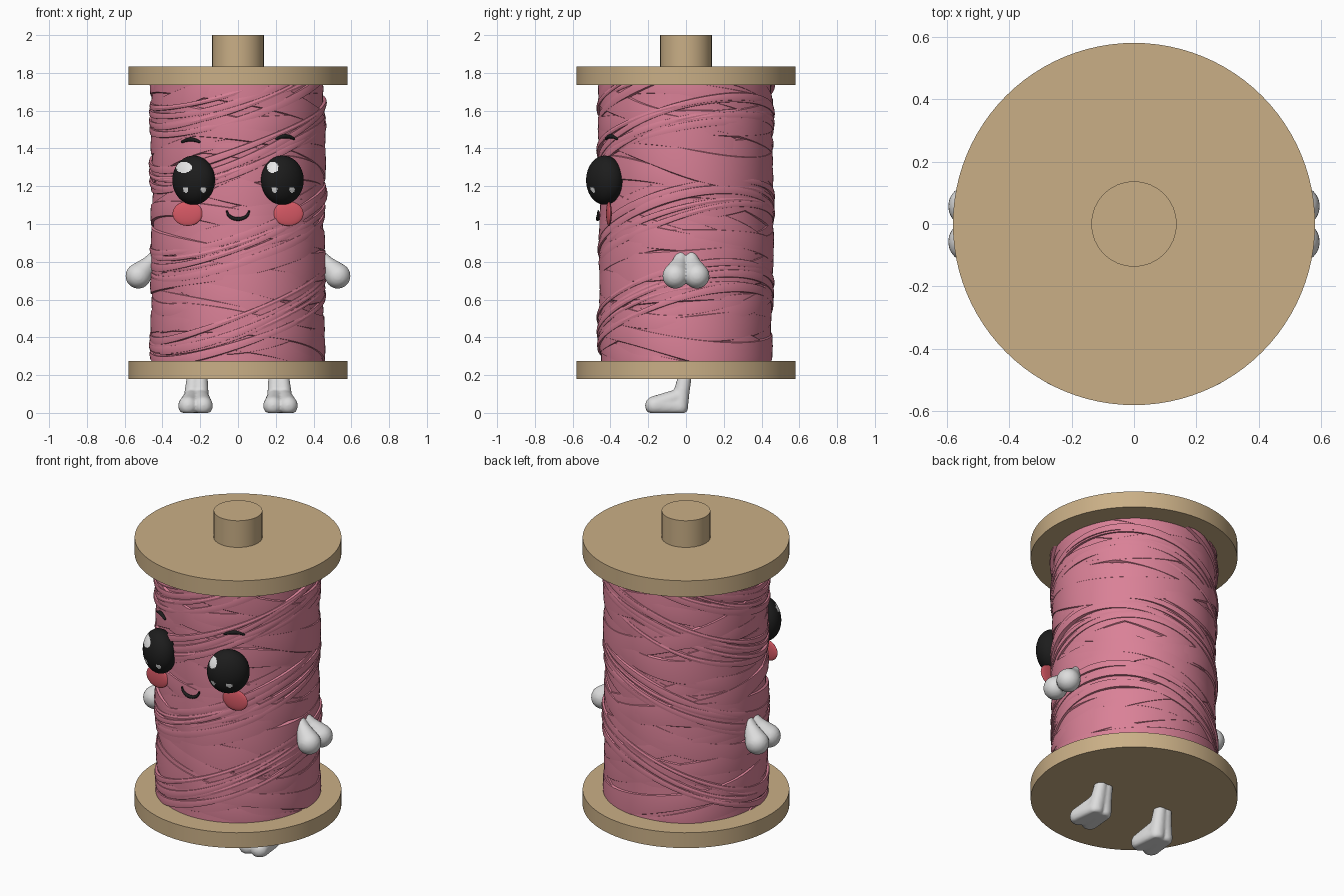
import bpy, bmesh, math, random
from mathutils import Matrix, Vector

if "Cube" in bpy.data.objects:
    bpy.data.objects.remove(bpy.data.objects["Cube"])

random.seed(7)


def material(name, rgb):
    m = bpy.data.materials.new(name)
    m.diffuse_color = (*rgb, 1)
    m.use_nodes = True
    m.node_tree.nodes["Principled BSDF"].inputs["Base Color"].default_value = m.diffuse_color
    return m


WOOD = material("wood", (0.59, 0.43, 0.24))
PINK = material("pink thread", (0.70, 0.22, 0.31))
BLACK = material("black", (0.012, 0.012, 0.012))
WHITE = material("highlight white", (0.85, 0.85, 0.85))
GREY = material("pale grey", (0.72, 0.72, 0.72))
RED = material("cheek red", (0.68, 0.10, 0.13))


def finish(name, bm, *mats, angle=40):
    bmesh.ops.recalc_face_normals(bm, faces=bm.faces[:])
    me = bpy.data.meshes.new(name)
    bm.to_mesh(me)
    bm.free()
    for m in mats:
        me.materials.append(m)
    ob = bpy.data.objects.new(name, me)
    bpy.context.collection.objects.link(ob)
    bpy.context.view_layer.objects.active = ob
    ob.select_set(True)
    bpy.ops.object.shade_smooth_by_angle(angle=math.radians(angle))
    ob.select_set(False)
    return ob


def disc(name, r, z0, z1, mat, sides):
    bm = bmesh.new()
    bmesh.ops.create_cone(bm, cap_ends=True, segments=sides, radius1=r, radius2=r, depth=z1 - z0,
                          matrix=Matrix.Translation((0, 0, (z0 + z1) / 2)))
    return finish(name, bm, mat)


def chain(bm, balls, subdiv=2):
    """Rounded limb: hull each neighbouring pair of (point, radius) balls."""
    for (p, r), (q, s) in zip(balls, balls[1:]):
        part = bmesh.new()
        for c, rad in ((p, r), (q, s)):
            bmesh.ops.create_icosphere(part, subdivisions=subdiv, radius=rad,
                                       matrix=Matrix.Translation(c))
        hull = bmesh.ops.convex_hull(part, input=part.verts[:])
        inner = [v for v in set(hull["geom_interior"]) if isinstance(v, bmesh.types.BMVert)]
        bmesh.ops.delete(part, geom=inner, context="VERTS")
        tmp = bpy.data.meshes.new("tmp")
        part.to_mesh(tmp)
        part.free()
        bm.from_mesh(tmp)
        bpy.data.meshes.remove(tmp)


def soften(ob):
    rm = ob.modifiers.new("fuse", "REMESH")
    rm.mode, rm.voxel_size, rm.use_smooth_shade = "VOXEL", 0.008, True
    sm = ob.modifiers.new("soften", "SMOOTH")
    sm.factor, sm.iterations = 0.5, 4


def on_body(x, z, r):
    return Vector((x, -math.sqrt(r * r - x * x), z))


# Wooden spool
disc("bottom_flange", 0.58, 0.18, 0.275, WOOD, 96)
disc("top_flange", 0.58, 1.735, 1.835, WOOD, 96)
disc("top_peg", 0.137, 1.80, 2.0, WOOD, 32)

# Thread core, with overlapping wound ribbons around it
disc("thread_core", 0.45, 0.26, 1.75, PINK, 96)


def ribbon(bm, zc, ax, ay, width, r, wob):
    """Closed tilted loop with a flat, bevelled cross-section."""
    n = 96
    p1, p2, p3 = (random.uniform(0, 6.28) for _ in range(3))
    prof = [(-0.5, -0.02), (-0.42, 0), (0, 0.003), (0.42, 0), (0.5, -0.02)]
    rings = []
    for i in range(n):
        t = 2 * math.pi * i / n
        z = zc + ax * math.cos(t) + ay * math.sin(t) + wob * (math.sin(2 * t + p1) + 0.5 * math.sin(3 * t + p2))
        w = width * (1 + 0.25 * math.sin(2 * t + p3))
        rr = r + 0.004 * math.sin(3 * t + p3)
        ring = []
        for dz, dr in prof:
            zz = min(max(z + dz * w, 0.25), 1.76)
            ring.append(bm.verts.new(((rr + dr) * math.cos(t), (rr + dr) * math.sin(t), zz)))
        rings.append(ring)
    for a, b in zip(rings, rings[1:] + rings[:1]):
        for k in range(len(prof) - 1):
            bm.faces.new((a[k], b[k], b[k + 1], a[k + 1]))


bm = bmesh.new()
for i in range(26):
    sign = 1 if i % 2 else -1
    ribbon(bm, 0.30 + i * 0.056, sign * random.uniform(0.06, 0.17), random.uniform(-0.12, 0.12),
           random.uniform(0.09, 0.17), random.uniform(0.452, 0.461), 0.01)
finish("wide_thread_wraps", bm, PINK, angle=25)

bm = bmesh.new()
for zc in (0.53, 0.97, 1.42, 1.72):
    for k in range(5):
        ribbon(bm, zc + (k - 2) * 0.032, 0.165 + random.uniform(-0.02, 0.02),
               0.10 + random.uniform(-0.03, 0.03), random.uniform(0.03, 0.045),
               random.uniform(0.461, 0.469), 0.006)
finish("raised_thread_strands", bm, PINK, angle=25)

for s, side in ((-1, "left"), (1, "right")):
    # Eye, with highlights set on its faces by position seen from the front
    centre = Vector((s * 0.235, -0.43, 1.232))
    bm = bmesh.new()
    bmesh.ops.create_uvsphere(bm, u_segments=96, v_segments=64, radius=1,
                              matrix=Matrix.Translation(centre) @ Matrix.Rotation(s * 0.54, 4, "Z")
                              @ Matrix.Diagonal((0.12, 0.09, 0.13, 1)))
    spots = [(-0.052, 0.068, 0.042 if s < 0 else 0.03, 0.029),
             (-0.042, -0.05, 0.015, 0.015), (0.052, -0.05, 0.015, 0.015)]
    for f in bm.faces:
        d = f.calc_center_median() - centre
        if d.y < 0 and any(((d.x - x) / a) ** 2 + ((d.z - z) / b) ** 2 < 1 for x, z, a, b in spots):
            f.material_index = 1
    finish(side + "_eye", bm, BLACK, WHITE)

    # Cheek
    bm = bmesh.new()
    bmesh.ops.create_uvsphere(bm, u_segments=32, v_segments=16, radius=1,
                              matrix=Matrix.Translation((s * 0.267, -0.408, 1.055))
                              @ Matrix.Rotation(s * 0.1, 4, "Z")
                              @ Matrix.Diagonal((0.08, 0.013, 0.065, 1)))
    finish(side + "_cheek", bm, RED)

    # Eyebrow
    bm = bmesh.new()
    z0 = 1.435 if s < 0 else 1.452
    chain(bm, [(on_body(s * 0.25 + d * 0.045, z0 + 0.013 * (1 - d * d), 0.47), 0.012 - 0.005 * abs(d))
               for d in (-1, -0.5, 0, 0.5, 1)])
    finish(side + "_eyebrow", bm, BLACK)

    # Hand: two teardrop lobes
    bm = bmesh.new()
    for k in (-1, 1):
        chain(bm, [((s * 0.44, k * 0.026, 0.83), 0.03), ((s * 0.475, k * 0.038, 0.785), 0.042),
                   ((s * 0.528, k * 0.057, 0.725), 0.068)], 3)
    soften(finish(side + "_hand", bm, GREY))

    # Leg and foot: two toes, flattened on the ground
    bm = bmesh.new()
    for k in (-1, 1):
        chain(bm, [((s * 0.215 + k * 0.018, 0.0, 0.22), 0.034), ((s * 0.22 + k * 0.022, -0.025, 0.10), 0.043),
                   ((s * 0.224 + k * 0.028, -0.035, 0.03), 0.046)], 3)
        chain(bm, [((s * 0.22 + k * 0.022, -0.025, 0.09), 0.042),
                   ((s * 0.225 + k * 0.04, -0.165, 0.038), 0.052)], 3)
        chain(bm, [((s * 0.224 + k * 0.028, -0.035, 0.03), 0.046),
                   ((s * 0.225 + k * 0.04, -0.165, 0.038), 0.052)], 3)
    for v in bm.verts:
        v.co.z = max(v.co.z, 0)
    soften(finish(side + "_foot", bm, GREY))

# Smile
bm = bmesh.new()
chain(bm, [(on_body(0.058 * math.sin(a), 1.068 - 0.042 * math.cos(a), 0.468), 0.005 + 0.005 * math.cos(a))
           for a in [math.pi / 2 * (i / 6 - 1) for i in range(13)]])
finish("smile", bm, BLACK)
